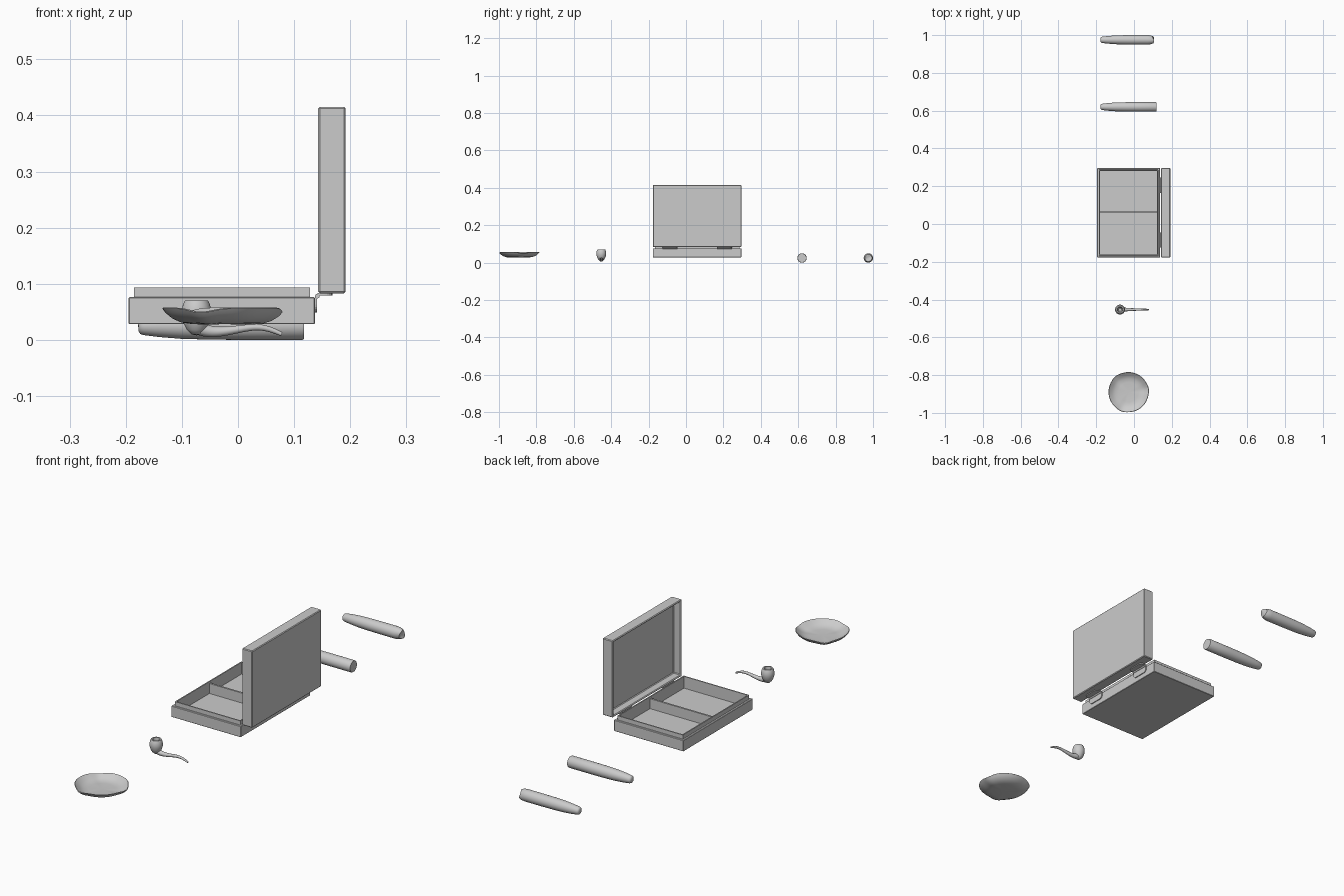
import bpy, bmesh, math
from mathutils import Matrix, Vector

if "Cube" in bpy.data.objects:
    bpy.data.objects.remove(bpy.data.objects["Cube"])


def finish(bm, name, angle=None, bevel=0):
    bmesh.ops.recalc_face_normals(bm, faces=bm.faces)
    me = bpy.data.meshes.new(name)
    bm.to_mesh(me)
    bm.free()
    ob = bpy.data.objects.new(name, me)
    bpy.context.collection.objects.link(ob)
    if bevel:
        m = ob.modifiers.new("bevel", 'BEVEL')
        m.width, m.segments, m.limit_method = bevel, 1, 'ANGLE'
    if angle:
        bpy.ops.object.select_all(action='DESELECT')
        bpy.context.view_layer.objects.active = ob
        ob.select_set(True)
        bpy.ops.object.shade_smooth_by_angle(angle=math.radians(angle))
    return ob


def cube(lo, hi):
    bm = bmesh.new()
    bmesh.ops.create_cube(bm, size=1)
    lo, hi = Vector(lo), Vector(hi)
    scale = Matrix.Diagonal(hi - lo)
    for v in bm.verts:
        v.co = (lo + hi) / 2 + scale @ v.co
    return bm


def tray(name, lo, hi, wall, depth, matrix=None, bevel=0.0):
    """Box with a recess sunk into its top face."""
    bm = cube(lo, hi)
    bm.normal_update()
    top = max(bm.faces, key=lambda f: f.calc_center_median().z)
    bmesh.ops.inset_region(bm, faces=[top], thickness=wall)
    new = bmesh.ops.extrude_face_region(bm, geom=[top])["geom"]
    if top.is_valid:
        bm.faces.remove(top)
    for v in new:
        if isinstance(v, bmesh.types.BMVert):
            v.co.z -= depth
    if matrix:
        bm.transform(matrix)
    return finish(bm, name, bevel=bevel)


def lathe(name, profile, centre, sides=40, axis='Z', angle=40, warp=None):
    """Spin (radius, height) points; radius 0 closes to a pole."""
    bm = bmesh.new()
    rings = []
    for r, h in profile:
        if r == 0:
            rings.append([bm.verts.new((0, 0, h))] * sides)
            continue
        ring = []
        for i in range(sides):
            a = 2 * math.pi * i / sides
            p = Vector((r * math.cos(a), r * math.sin(a), h))
            ring.append(bm.verts.new(warp(p, a, r) if warp else p))
        rings.append(ring)
    for a, b in zip(rings, rings[1:]):
        for i in range(sides):
            j = (i + 1) % sides
            bm.faces.new(list(dict.fromkeys((a[i], a[j], b[j], b[i]))))
    if axis == 'X':
        bm.transform(Matrix.Rotation(math.pi / 2, 4, 'Y'))
    bm.transform(Matrix.Translation(centre))
    return finish(bm, name, angle)


Y0, Y1 = -0.177, 0.296

# Box base, raised inner liner and divider
tray("box_base", (-0.195, Y0, 0.028), (0.137, Y1, 0.076), 0.014, 0.034, bevel=0.0015)
tray("box_liner", (-0.185, Y0 + 0.01, 0.034), (0.128, Y1 - 0.01, 0.093), 0.007, 0.052)
finish(cube((-0.18, 0.062, 0.038), (0.123, 0.07, 0.085)), "box_divider")

# Open lid, standing upright with its recess facing the base
lid_pose = Matrix.Translation((0.192, 0, 0.083)) @ Matrix.Rotation(-math.pi / 2, 4, 'Y')
tray("box_lid", (0, Y0, 0), (0.332, Y1, 0.049), 0.011, 0.035, lid_pose, bevel=0.003)


# Hinges: two rounded leaves and a barrel each
def leaf(name, y, width, length, matrix):
    bm = bmesh.new()
    r = 0.014
    pts = [(-width / 2, 0), (width / 2, 0)]
    for cx, start in ((width / 2 - r, 0), (-width / 2 + r, 90)):
        for k in range(6):
            a = math.radians(start + 18 * k)
            pts.append((cx + r * math.cos(a), length - r + r * math.sin(a)))
    face = bm.faces.new([bm.verts.new((0, y + u, -v)) for u, v in pts])
    new = bmesh.ops.extrude_face_region(bm, geom=[face])["geom"]
    bmesh.ops.translate(bm, vec=(0.004, 0, 0),
                        verts=[v for v in new if isinstance(v, bmesh.types.BMVert)])
    bm.transform(matrix)
    finish(bm, name)


for label, y in (("front", -0.085), ("rear", 0.205)):
    leaf(label + "_hinge_base_leaf", y, 0.08, 0.028, Matrix.Translation((0.137, 0, 0.077)))
    leaf(label + "_hinge_lid_leaf", y, 0.08, 0.026,
         Matrix.Translation((0.142, 0, 0.0795)) @ Matrix.Rotation(-math.pi / 2, 4, 'Y'))
    bm = bmesh.new()
    bmesh.ops.create_cone(bm, cap_ends=True, segments=16, radius1=0.004, radius2=0.004, depth=0.08)
    bm.transform(Matrix.Translation((0.1415, y, 0.078)) @ Matrix.Rotation(math.pi / 2, 4, 'X'))
    finish(bm, label + "_hinge_barrel", 40)

# Cigars: tapered rounded head at -x; one whole, one with a worn tip
head = [(0, -0.178), (0.010, -0.177), (0.0145, -0.174), (0.0165, -0.168), (0.020, -0.14),
        (0.0232, -0.10), (0.0245, -0.05), (0.025, 0.0)]
lathe("whole_cigar", head + [(0.025, 0.114), (0.0235, 0.118), (0, 0.118)],
      (0, 0.62, 0.025), 32, 'X')


def worn(p, a, r):
    if p.z > 0.08:
        p.z += 0.004 * math.sin(2 * a + 0.6) * r / 0.02
    return p


lathe("burnt_cigar", head + [(0.025, 0.075), (0.0235, 0.09), (0.019, 0.102), (0.01, 0.103), (0, 0.101)],
      (0, 0.975, 0.025), 32, 'X', warp=worn)


# Shallow dish with three dipped rests in the rim
def rests(p, a, r):
    for deg in (10, 130, 250):
        d = (a - math.radians(deg) + math.pi) % (2 * math.pi) - math.pi
        k = math.exp(-(d / 0.27) ** 2) * (r / 0.107) ** 3
        p.z -= 0.008 * k
        p.x += 0.003 * k * math.cos(a)
        p.y += 0.003 * k * math.sin(a)
    return p


lathe("ash_dish", [(0, 0.028), (0.055, 0.0285), (0.072, 0.031), (0.088, 0.038), (0.1, 0.048),
                   (0.106, 0.056), (0.104, 0.0575), (0.098, 0.053), (0.086, 0.043),
                   (0.07, 0.036), (0.052, 0.034), (0, 0.0335)],
      (-0.029, -0.89, 0), 64, warp=rests)

# Pipe bowl, hollowed from the top
PY = -0.453
lathe("pipe_bowl", [(0, 0.008), (0.009, 0.010), (0.017, 0.018), (0.023, 0.030), (0.0262, 0.043),
                    (0.0262, 0.053), (0.024, 0.063), (0.0205, 0.0705), (0.0145, 0.0705),
                    (0.0135, 0.06), (0.0125, 0.04), (0.008, 0.03), (0, 0.028)],
      (-0.074, PY, 0), 32)

# Pipe stem, a tapering bent tube
cu = bpy.data.curves.new("pipe_stem", 'CURVE')
cu.dimensions, cu.bevel_depth, cu.bevel_resolution, cu.use_fill_caps = '3D', 1, 4, True
path = [(-0.07, 0.021, 0.012), (-0.06, 0.017, 0.0115), (-0.045, 0.0135, 0.0095), (-0.015, 0.016, 0.0075),
        (0.015, 0.0215, 0.006), (0.04, 0.0235, 0.0055), (0.06, 0.0185, 0.0048), (0.078, 0.010, 0.0035)]
sp = cu.splines.new('NURBS')
sp.points.add(len(path) - 1)
for pt, (x, z, r) in zip(sp.points, path):
    pt.co, pt.radius = (x, PY, z, 1), r
sp.order_u, sp.use_endpoint_u, sp.use_smooth = 4, True, True
bpy.context.collection.objects.link(bpy.data.objects.new("pipe_stem", cu))
